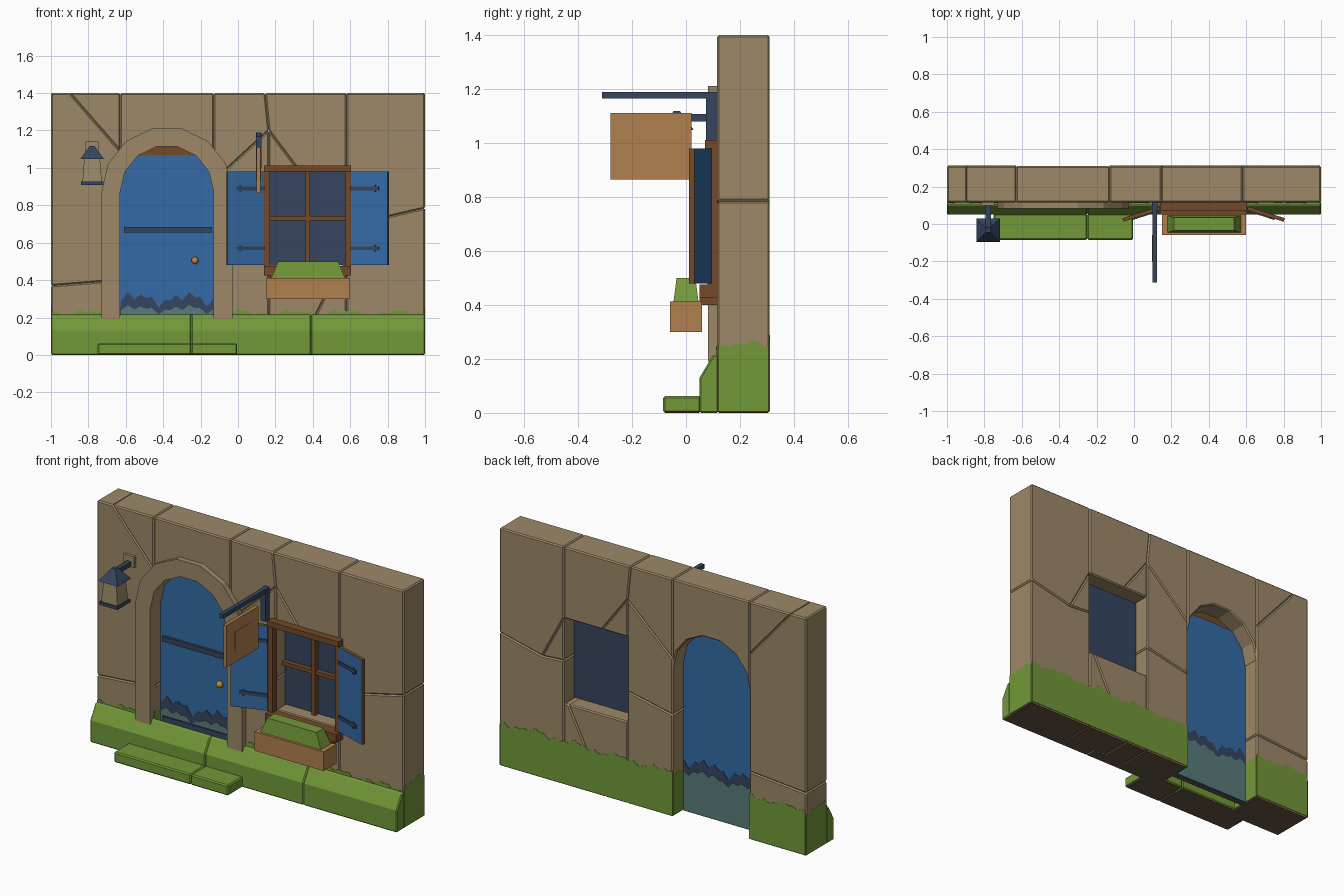
import bpy, bmesh, math
from mathutils import Vector

if "Cube" in bpy.data.objects:
    bpy.data.objects.remove(bpy.data.objects["Cube"])


def mat(name, r, g, b):
    m = bpy.data.materials.new(name)
    lin = [((c / 255 + 0.055) / 1.055) ** 2.4 for c in (r, g, b)]
    m.diffuse_color = (*lin, 1)
    m.use_nodes = True
    m.node_tree.nodes["Principled BSDF"].inputs["Base Color"].default_value = m.diffuse_color
    return m


STONE = mat("tan stone", 157, 137, 104)
GREEN = mat("moss green", 114, 152, 56)
BLUE = mat("door blue", 52, 107, 166)
NAVY = mat("dark iron blue", 53, 69, 95)
WOOD = mat("orange wood", 177, 128, 78)
BROWN = mat("dark brown wood", 116, 73, 40)
TEAL = mat("damp teal", 88, 124, 122)
UNDER = mat("underside brown", 102, 82, 70)
GOLD = mat("brass", 190, 140, 60)


def finish(name, bm, *mats, rule=None, bevel=0):
    """Turn a bmesh into an object, colour faces by rule(face), bevel edges."""
    bmesh.ops.recalc_face_normals(bm, faces=bm.faces)
    if rule:
        for f in bm.faces:
            f.normal_update()
            f.material_index = rule(f)
    me = bpy.data.meshes.new(name)
    bm.to_mesh(me)
    bm.free()
    ob = bpy.data.objects.new(name, me)
    bpy.context.collection.objects.link(ob)
    for m in mats:
        me.materials.append(m)
    if bevel:
        md = ob.modifiers.new("bevel", "BEVEL")
        md.width, md.segments, md.angle_limit = bevel, 1, math.radians(50)
    return ob


def prism(name, pts, a, b, *mats, axis="y", **kw):
    """Extrude a 2D outline from a to b along an axis."""
    place = {"x": lambda p, t: (t, p[0], p[1]), "y": lambda p, t: (p[0], t, p[1]),
             "z": lambda p, t: (p[0], p[1], t)}[axis]
    bm = bmesh.new()
    f = bm.faces.new([bm.verts.new(place(p, a)) for p in pts])
    ext = bmesh.ops.extrude_face_region(bm, geom=[f])
    d = Vector(place((0, 0), b - a))
    bmesh.ops.translate(bm, vec=d, verts=[v for v in ext["geom"] if isinstance(v, bmesh.types.BMVert)])
    return finish(name, bm, *mats, **kw)


def box(name, x0, x1, y0, y1, z0, z1, *mats, **kw):
    return prism(name, [(x0, z0), (x1, z0), (x1, z1), (x0, z1)], y0, y1, *mats, **kw)


def frustum(name, cx, cy, z0, z1, low, high, *mats):
    """Tapered box: half sizes at the bottom and at the top."""
    bm = bmesh.new()
    bmesh.ops.create_cube(bm, size=2)
    for v in bm.verts:
        h, z = (high, z1) if v.co.z > 0 else (low, z0)
        v.co = (cx + v.co.x * h[0], cy + v.co.y * h[1], z)
    return finish(name, bm, *mats)


def arch(r, n=7):
    return [(-0.38 - r * math.cos(math.pi * i / n), 0.87 + r * math.sin(math.pi * i / n)) for i in range(n + 1)]


def wavy(name, s0, s1, z0, height, amp, a, b, m, axis="y"):
    """Thin plate with a ragged upper edge."""
    n = max(4, int((s1 - s0) / 0.018))
    top = []
    for i in range(n + 1):
        s = s0 + (s1 - s0) * i / n
        w = 0.5 * math.sin(s * 23 + a * 9) + 0.3 * math.sin(s * 51 + 1) + 0.35 * math.sin(s * 97 + 2)
        top.append((s, height + amp * w))
    return prism(name, [(s0, z0)] + top + [(s1, z0)], a, b, m, axis=axis)


def under(f):
    return 1 if f.normal.z < -0.9 and f.calc_center_median().z < 0.01 else 0


# stone wall: blocks between the cracks, leaving door and window openings
L, R = -0.63, -0.13
blocks = [
    [(-1, 0), (L, 0), (L, .40), (-1, .37)],
    [(-1, .37), (L, .40), (L, 1.09), (-.9, 1.4), (-1, 1.4)],
    [(-.9, 1.4), (L, 1.09), (L, 1.4)],
    arch(.25) + [(R, 1.4), (L, 1.4)],
    [(R, 0), (.165, 0), (.165, .66), (R, .60)],
    [(R, .60), (.165, .66), (.165, 1.2), (R, .93)],
    [(R, .93), (.165, 1.2), (.145, 1.4), (R, 1.4)],
    [(.145, 1.4), (.165, 1.2), (.33, .98), (.58, .98), (.58, 1.4)],
    [(.165, .98), (.33, .98), (.165, 1.2)],
    [(.165, 0), (.31, 0), (.55, .48), (.165, .48)],
    [(.31, 0), (.58, 0), (.58, .48), (.55, .48)],
    [(.58, 0), (1, 0), (1, .785), (.72, .72), (.58, .73)],
    [(.58, .73), (.72, .72), (.58, .98)],
    [(.58, .98), (.72, .72), (1, .785), (1, 1.4), (.58, 1.4)],
]
for i, pts in enumerate(blocks):
    prism(f"wall_block_{i}", pts, .115, .31, STONE, UNDER, rule=under, bevel=.007)

# moss climbing the wall
for i, (s0, s1, h) in enumerate([(-.995, L, .265), (R, .995, .26)]):
    wavy(f"moss_back_{i}", s0, s1, .006, h, .022, .306, .312, GREEN)
for i, (s0, s1) in enumerate([(-.995, -.73), (-.03, .995)]):
    wavy(f"moss_front_{i}", s0, s1, .1, .225, .022, .111, .117, GREEN)
for i, (a, b) in enumerate([(-1.001, -.995), (.995, 1.001), (L - .004, L + .002), (R - .002, R + .004)]):
    wavy(f"moss_side_{i}", .12, .306, .006, .25, .02, a, b, GREEN, axis="x")

# mossy plinth and door step
profile = [(.05, 0), (.05, .13), (.10, .215), (.12, .215), (.12, 0)]
for i, (a, b) in enumerate([(-1, -.25), (-.25, .39), (.39, 1)]):
    prism(f"plinth_{i}", profile, a, b, GREEN, UNDER, axis="x", rule=under, bevel=.006)
for i, (a, b) in enumerate([(-.75, -.25), (-.25, -.005)]):
    box(f"door_step_{i}", a, b, -.085, .055, 0, .062, GREEN, UNDER, rule=under, bevel=.007)

# arched stone surround
prism("door_surround", [(-.73, .19)] + arch(.35) + [(-.03, .19), (R, .19)] + arch(.25)[::-1] + [(L, .19)],
      .082, .13, STONE)

# door with rotten foot, iron bars and knob
prism("door_panel", [(L, 0)] + [(x, min(z, 1.07)) for x, z in arch(.25)] + [(R, 0)], .18, .21, BLUE, UNDER, rule=under)
prism("door_head_frame", arch(.25), .186, .204, BROWN)
for side, a, b, s in (("front", .18, .21, -1), ("back", .21, .18, 1)):
    wavy(f"door_rot_{side}", L + .004, R - .004, .004, .30, .04, a, a + s * .003, NAVY)
    wavy(f"door_damp_{side}", L + .004, R - .004, .004, .245, .025, a, a + s * .006, TEAL)
for i, z in enumerate((.67, .2)):
    box(f"door_bar_{i}", -.61, -.14, .165, .182, z - .015, z + .015, NAVY)
bm = bmesh.new()
bmesh.ops.create_uvsphere(bm, u_segments=10, v_segments=6, radius=.02)
bmesh.ops.translate(bm, vec=(-.23, .158, .505), verts=bm.verts)
finish("door_knob", bm, GOLD)

# window pane, frame, mullions
box("window_pane", .165, .58, .20, .215, .48, .98, NAVY)
box("frame_top", .14, .605, .07, .12, .98, 1.012, BROWN)
box("frame_sill", .14, .605, .05, .12, .425, .475, BROWN)
for i, x in enumerate((.155, .59)):
    box(f"frame_side_{i}", x - .015, x + .015, .08, .12, .47, .98, BROWN)
box("mullion_upright", .36, .384, .17, .20, .48, .98, BROWN)
box("mullion_cross", .165, .58, .172, .20, .72, .742, BROWN)


# shutters with hinge straps, mirrored about the window centre
def board(name, sx, s0, s1, o0, o1, z0, z1, *mats, **kw):
    h, t = Vector((.232, .075)), Vector((.428, .012))
    n = Vector((t.y - h.y, h.x - t.x)).normalized()
    pts = [h.lerp(t, s) + n * o for s, o in ((s0, o0), (s1, o0), (s1, o1), (s0, o1))]
    prism(name, [(.372 + sx * p.x, p.y) for p in pts], z0, z1, *mats, axis="z", **kw)


for side, sx in (("left", -1), ("right", 1)):
    board(f"shutter_{side}", sx, 0, 1, -.02, 0, .48, .98, BLUE, BROWN, rule=lambda f: int(abs(f.normal.y) < .6))
    for i, z in enumerate((.57, .89)):
        board(f"hinge_{side}_{i}", sx, 0, .76, -.002, .006, z - .01, z + .01, NAVY)
        board(f"hinge_tip_{side}_{i}", sx, .62, .68, -.002, .007, z - .018, z + .018, NAVY)

# flower box
box("flower_box", .15, .6, -.06, .06, .3, .412, WOOD)
frustum("flower_box_plants", .375, 0, .405, .5, (.2, .047), (.16, .035), GREEN)
for i, x in enumerate((.19, .56)):
    box(f"box_bracket_{i}", x - .015, x + .015, .05, .12, .40, .44, BROWN)

# hanging sign and its bracket
box("sign_board", .1, .12, -.28, .02, .865, 1.112, WOOD)
for i, x in enumerate((.0975, .1195)):
    box(f"sign_panel_{i}", x, x + .003, -.2, -.06, .93, 1.045, WOOD)
box("sign_arm", .098, .123, -.312, .11, 1.165, 1.19, NAVY)
box("sign_mount", .095, .126, .075, .12, 1.0, 1.19, NAVY)

# wall lantern
box("lantern_plate", -.815, -.745, .098, .12, 1.075, 1.14, STONE)
box("lantern_arm", -.793, -.765, -.04, .105, 1.08, 1.108, NAVY)
frustum("lantern_roof", -.78, -.034, 1.048, 1.118, (.063, .063), (.012, .012), NAVY)
frustum("lantern_glass", -.78, -.034, .92, 1.05, (.052, .052), (.042, .042), STONE)
frustum("lantern_base", -.78, -.034, .908, .926, (.06, .06), (.06, .06), NAVY)
